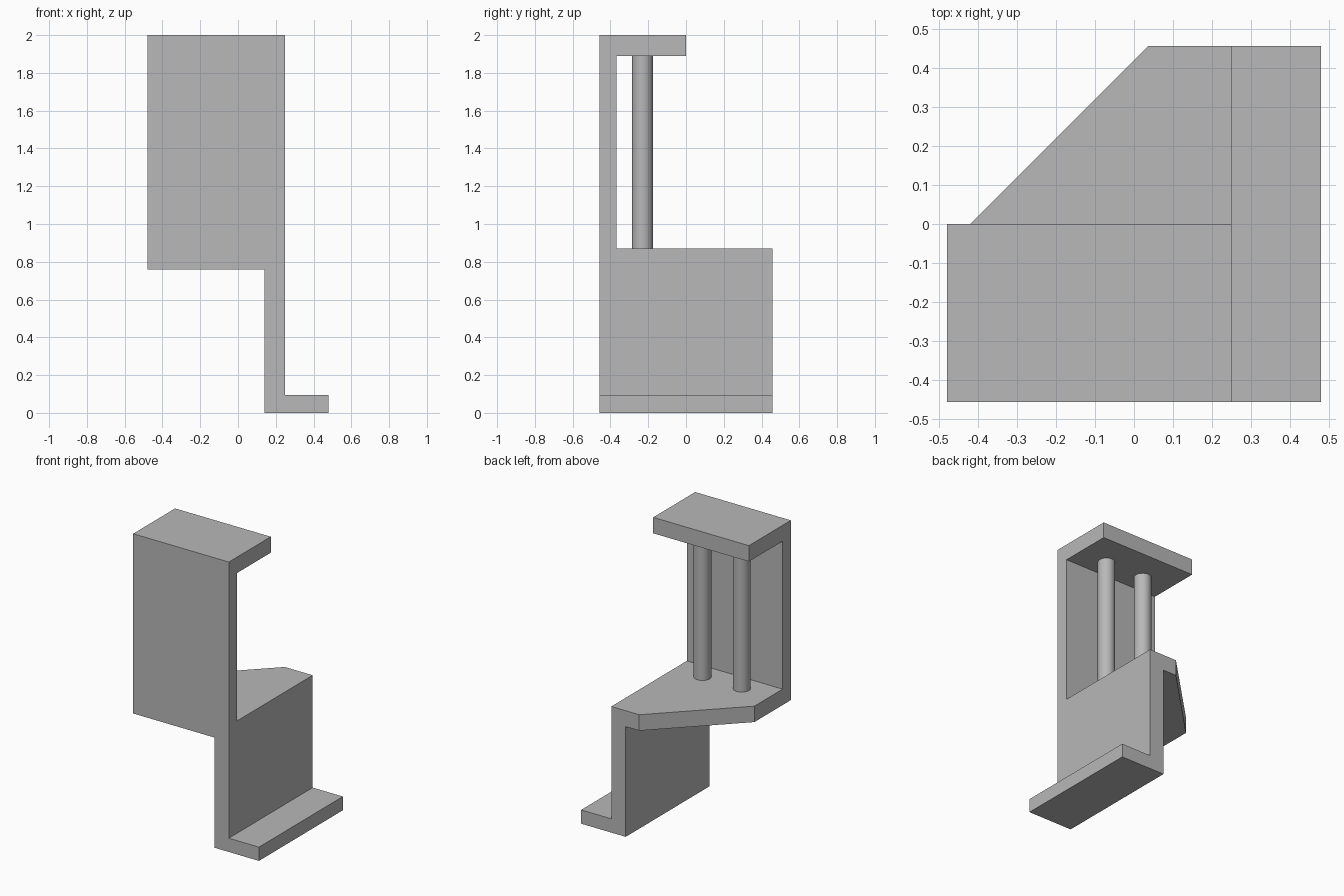
import bpy, bmesh
from mathutils import Vector

cube = bpy.data.objects.get("Cube")
if cube:
    bpy.data.objects.remove(cube, do_unlink=True)

# Single plain grey finish
grey = bpy.data.materials.new("plain grey")
grey.use_nodes = True
colour = (0.48, 0.48, 0.48, 1)
grey.diffuse_color = colour
grey.node_tree.nodes["Principled BSDF"].inputs["Base Color"].default_value = colour

# Shared dimensions
LEFT, RIGHT = -0.48, 0.25
FRONT, BACK = -0.457, 0.457
SHELF_TOP, TOP = 0.87, 2.0


def extrude_profile(points, direction):
    """Solid made by sweeping a closed flat outline along a vector."""
    bm = bmesh.new()
    face = bm.faces.new([bm.verts.new(p) for p in points])
    swept = bmesh.ops.extrude_face_region(bm, geom=[face])["geom"]
    moved = [v for v in swept if isinstance(v, bmesh.types.BMVert)]
    bmesh.ops.translate(bm, verts=moved, vec=direction)
    bmesh.ops.recalc_face_normals(bm, faces=bm.faces)
    return bm


def add_part(name, bm):
    bmesh.ops.recalc_face_normals(bm, faces=bm.faces)
    mesh = bpy.data.meshes.new(name)
    bm.to_mesh(mesh)
    bm.free()
    mesh.materials.append(grey)
    obj = bpy.data.objects.new(name, mesh)
    bpy.context.collection.objects.link(obj)
    return obj


# Foot, upright web and shelf as one Z section
section = [(0.14, 0), (0.48, 0), (0.48, 0.095), (RIGHT, 0.095),
           (RIGHT, SHELF_TOP), (LEFT, SHELF_TOP), (LEFT, 0.76), (0.14, 0.76)]
bm = extrude_profile([(x, FRONT, z) for x, z in section], (0, BACK - FRONT, 0))

# Diagonal cut across the shelf's rear corner
cut = bmesh.ops.bisect_plane(bm, geom=bm.verts[:] + bm.edges[:] + bm.faces[:],
                             plane_co=Vector((0.037, BACK, 0)),
                             plane_no=Vector((-1, 1, 0)), clear_outer=True)
rim = [e for e in cut["geom_cut"] if isinstance(e, bmesh.types.BMEdge)]
bmesh.ops.holes_fill(bm, edges=rim, sides=0)
add_part("bracket_body", bm)

# Front panel and top plate as one L section standing on the shelf
section = [(FRONT, SHELF_TOP), (-0.367, SHELF_TOP), (-0.367, 1.89),
           (0, 1.89), (0, TOP), (FRONT, TOP)]
add_part("front_panel_and_top",
         extrude_profile([(LEFT, y, z) for y, z in section], (RIGHT - LEFT, 0, 0)))

# Pair of round posts between shelf and top plate
for side, x in (("right", -0.265), ("left", 0.035)):
    bpy.ops.mesh.primitive_cylinder_add(vertices=48, radius=0.055,
                                        depth=1.89 - SHELF_TOP,
                                        location=(x, -0.23, (1.89 + SHELF_TOP) / 2))
    post = bpy.context.object
    post.name = side + "_post"
    post.data.materials.append(grey)
    bpy.ops.object.shade_smooth_by_angle()
